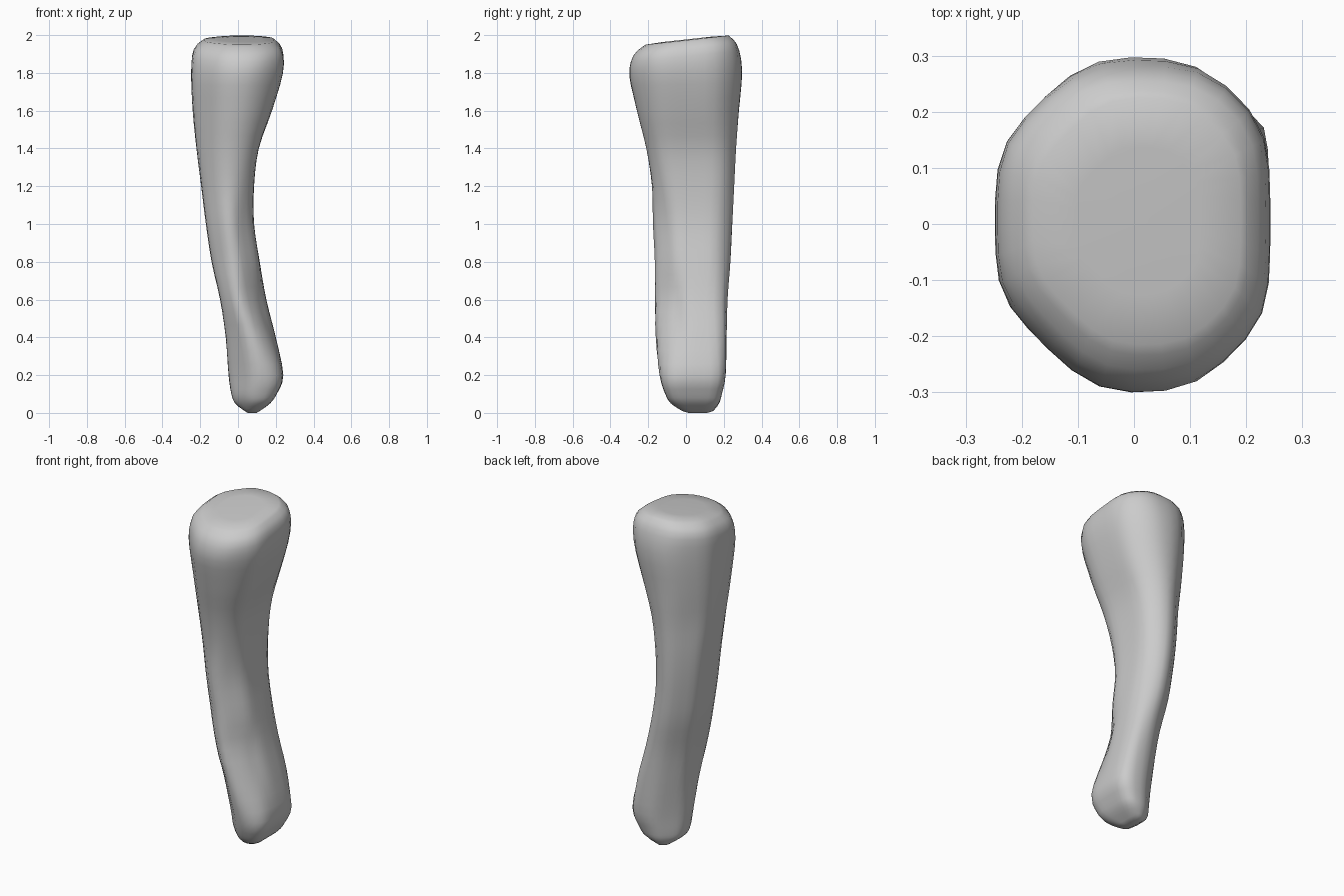
import bpy, bmesh, math

if "Cube" in bpy.data.objects:
    bpy.data.objects.remove(bpy.data.objects["Cube"])

# Shaft profile: z, x min/max, y min/max, (x+y) min/max, (y-x) min/max
LEVELS = [
    (0.010, 0.035, 0.115, -0.02, 0.145, 0.04, 0.23, -0.11, 0.08),
    (0.05, -0.015, 0.17, -0.08, 0.175, -0.01, 0.32, -0.22, 0.11),
    (0.10, -0.035, 0.205, -0.11, 0.19, -0.04, 0.37, -0.28, 0.12),
    (0.20, -0.05, 0.24, -0.14, 0.21, -0.06, 0.42, -0.32, 0.13),
    (0.40, -0.065, 0.20, -0.16, 0.215, -0.11, 0.39, -0.25, 0.165),
    (0.60, -0.095, 0.15, -0.165, 0.22, -0.165, 0.325, -0.17, 0.205),
    (0.80, -0.14, 0.115, -0.165, 0.235, -0.205, 0.275, -0.16, 0.26),
    (1.00, -0.17, 0.085, -0.175, 0.245, -0.235, 0.25, -0.14, 0.295),
    (1.20, -0.195, 0.085, -0.18, 0.255, -0.265, 0.26, -0.175, 0.32),
    (1.40, -0.22, 0.11, -0.21, 0.265, -0.30, 0.29, -0.24, 0.335),
    (1.60, -0.24, 0.18, -0.26, 0.28, -0.34, 0.35, -0.33, 0.365),
    (1.80, -0.248, 0.238, -0.30, 0.297, -0.375, 0.41, -0.40, 0.385),
    (1.92, -0.235, 0.235, -0.28, 0.27, -0.35, 0.40, -0.395, 0.37),
    (1.973, -0.18, 0.19, -0.215, 0.225, -0.265, 0.32, -0.31, 0.28),
]
SIDES = 32


def blend(a, b, c, d, t):
    """Catmull-Rom between rows b and c."""
    return [0.5 * (2*q + (r - p)*t + (2*p - 5*q + 4*r - s)*t*t
            + (3*q - p - 3*r + s)*t**3) for p, q, r, s in zip(a, b, c, d)]


def section(row):
    """Rounded outline that fits the eight extents of a level."""
    z, x0, x1, y0, y1, u0, u1, v0, v1 = row
    cx, cy = (x0 + x1)/2, (y0 + y1)/2
    k = math.sqrt(0.5)
    reach = [x1 - cx, (u1 - cx - cy)*k, y1 - cy, (v1 - cy + cx)*k,
             cx - x0, (cx + cy - u0)*k, cy - y0, (cy - cx - v0)*k]
    pts = []
    for i in range(SIDES):
        a = 2*math.pi*i/SIDES
        s = sum(max(0, math.cos(a - j*math.pi/4)/max(h, 0.01))**12
                for j, h in enumerate(reach))
        r = s**(-1/12)
        # shallow groove along the lower front right side
        d = (a + 0.5 + math.pi) % (2*math.pi) - math.pi
        r *= 1 - 0.15*math.exp(-(d/0.4)**2 - ((z - 0.5)/0.2)**2)
        pts.append((r*math.cos(a), r*math.sin(a)))
    ax, bx = min(p[0] for p in pts), max(p[0] for p in pts)
    ay, by = min(p[1] for p in pts), max(p[1] for p in pts)
    f = min(1, max(0, (z - 1.7)/0.2))
    out = []
    for x, y in pts:
        x = x0 + (x - ax)/(bx - ax)*(x1 - x0)
        y = y0 + (y - ay)/(by - ay)*(y1 - y0)
        out.append((x, y, z + 0.11*f*y))   # upper end slopes to the front
    return out


rows = []
for i in range(len(LEVELS) - 1):
    q = [LEVELS[min(max(i + j, 0), len(LEVELS) - 1)] for j in (-1, 0, 1, 2)]
    rows += [blend(*q, t/3) for t in range(3)]
rows.append(LEVELS[-1])

# Loft the bone and close both ends
bm = bmesh.new()
rings = [[bm.verts.new(p) for p in section(r)] for r in rows]
for a, b in zip(rings, rings[1:]):
    for i in range(SIDES):
        j = (i + 1) % SIDES
        bm.faces.new((a[i], a[j], b[j], b[i]))


def cap(ring, lift):
    n = len(ring)
    cx, cy, cz = (sum(v.co[k] for v in ring)/n for k in range(3))
    mid = [bm.verts.new((cx + (v.co.x - cx)*0.6, cy + (v.co.y - cy)*0.6,
                         cz + (v.co.z - cz)*0.6 + lift)) for v in ring]
    tip = bm.verts.new((cx, cy, cz + lift))
    for i in range(n):
        j = (i + 1) % n
        bm.faces.new((ring[i], ring[j], mid[j], mid[i]))
        bm.faces.new((mid[i], mid[j], tip))


cap(rings[0], -0.010)
cap(rings[-1], 0.004)
bmesh.ops.recalc_face_normals(bm, faces=bm.faces)
mesh = bpy.data.meshes.new("bone_shaft")
bm.to_mesh(mesh)
bm.free()
mesh.shade_smooth()
bone = bpy.data.objects.new("bone_shaft", mesh)
bpy.context.collection.objects.link(bone)
